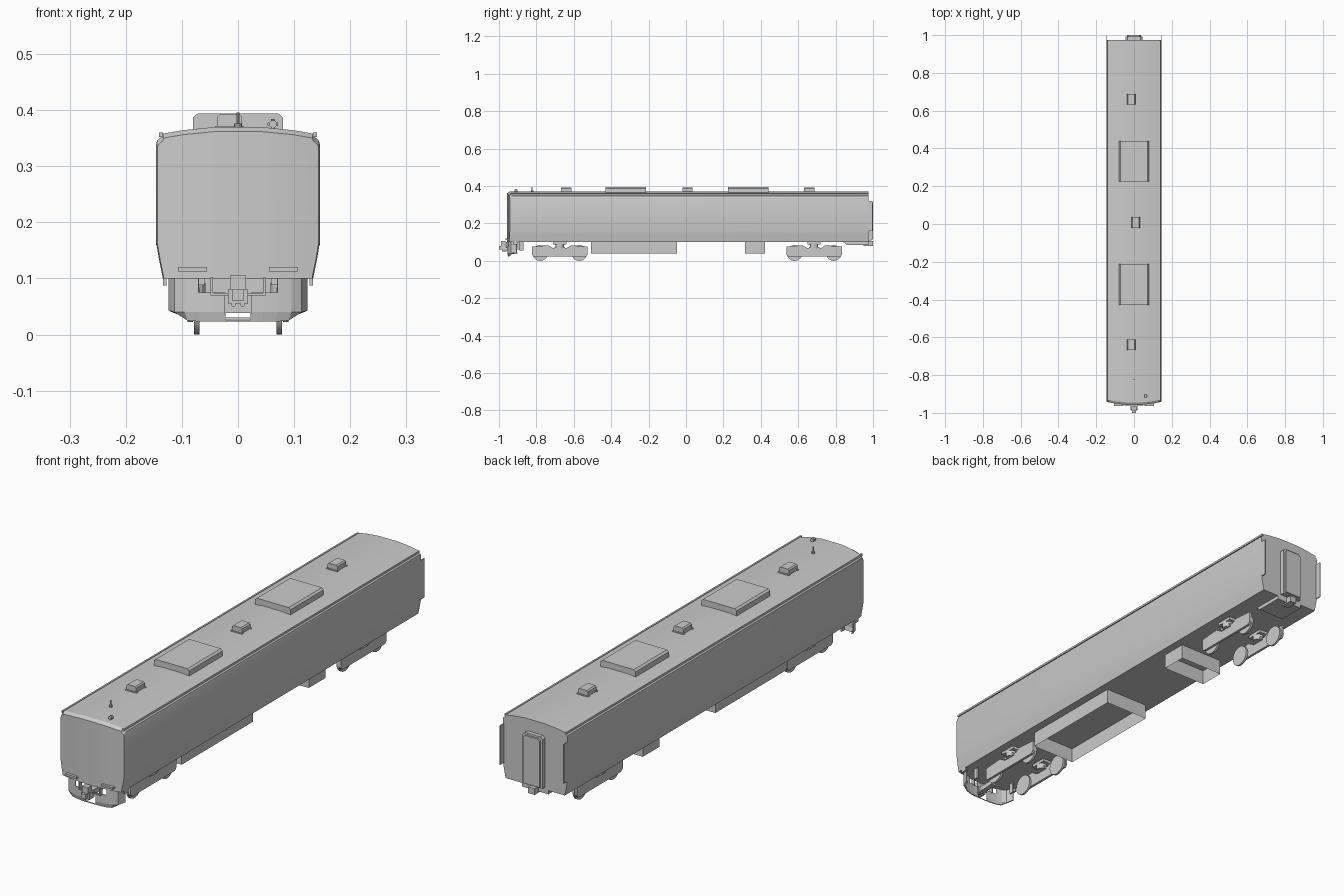
import bpy, bmesh, math
from mathutils import Vector

if "Cube" in bpy.data.objects:
    bpy.data.objects.remove(bpy.data.objects["Cube"])


def make(name, verts, faces, smooth=False):
    me = bpy.data.meshes.new(name)
    me.from_pydata(verts, [], faces)
    bm = bmesh.new()
    bm.from_mesh(me)
    bmesh.ops.recalc_face_normals(bm, faces=bm.faces)
    bm.to_mesh(me)
    bm.free()
    ob = bpy.data.objects.new(name, me)
    bpy.context.collection.objects.link(ob)
    if smooth:
        bpy.ops.object.select_all(action='DESELECT')
        bpy.context.view_layer.objects.active = ob
        ob.select_set(True)
        bpy.ops.object.shade_smooth_by_angle(angle=math.radians(20))
    return ob


def prism(name, pts, a, b, axis='y', smooth=False, skip=()):
    """Extrude a closed profile along x or y or z."""
    def place(p, t):
        u, v = p
        return {'y': (u, t, v), 'x': (t, u, v), 'z': (u, v, t)}[axis]
    n = len(pts)
    verts = [place(p, a) for p in pts] + [place(p, b) for p in pts]
    faces = [(i, (i + 1) % n, n + (i + 1) % n, n + i) for i in range(n)]
    if 'start' not in skip:
        faces.append(tuple(range(n)))
    if 'end' not in skip:
        faces.append(tuple(range(n, 2 * n)))
    return make(name, verts, faces, smooth)


def box(name, x0, x1, y0, y1, z0, z1, skip=()):
    return prism(name, [(x0, y0), (x1, y0), (x1, y1), (x0, y1)], z0, z1, 'z', skip=skip)


def disc(name, u, v, r, a, b, axis, n=24):
    pts = [(u + r * math.cos(2 * math.pi * i / n), v + r * math.sin(2 * math.pi * i / n)) for i in range(n)]
    return prism(name, pts, a, b, axis, smooth=True)


# carbody: cross-section lofted to a faceted, slightly bowed nose
floor = [(.045, .10), (.10, .10), (.134, .10)]
side = [(.141, .135), (.146, .165), (.146, .338), (.144, .346), (.137, .352), (.134, .358)]
roof = [(.10, .364), (.045, .3695)]
half = floor + side + roof
ring = half + [(-x, z) for x, z in reversed(half)]
n = len(ring)


def nose_y(x):
    x = abs(x)
    if x <= .045:
        return -.957
    if x <= .10:
        return -.957 + (x - .045) / .055 * .006
    return -.951 + (x - .10) / .046 * .009


verts = [(x * .985, nose_y(x), .1 + (z - .1) * .97) for x, z in ring]
verts += [(x, nose_y(x) + .013, z) for x, z in ring]
verts += [(x, .975, z) for x, z in ring]
faces = [(k * n + i, k * n + (i + 1) % n, (k + 1) * n + (i + 1) % n, (k + 1) * n + i)
         for k in range(2) for i in range(n)]
faces += [(n - 1, 0, 10, 11), (0, 1, 9, 10), tuple(range(1, 10)),
          (n - 1, n - 2, 12, 11), tuple(range(12, n - 1))]
faces.append(tuple(range(2 * n, 3 * n)))
make("carbody", verts, faces, True)

for s in (-1, 1):
    # roof gutters, nose lights, rear corner plates, cab steps
    box("roof_gutter", s * .134, s * .141, -.94, .972, .352, .36)
    box("nose_light", s * .055, s * .107, -.964, -.945, .112, .12)
    box("rear_corner_plate", s * .142, s * .146, .97, .998, .16, .32)
    box("cab_step", s * .127, s * .134, -.925, -.90, .087, .102)
    box("skirt_bracket", s * .09, s * .096, -.89, -.87, .055, .102)

# roof air conditioners
for y0, y1 in ((-.43, -.213), (.225, .44)):
    prism("air_conditioner", [(-.08, .358), (.08, .358), (.08, .387), (.072, .394),
                              (-.072, .394), (-.08, .387)], y0, y1)

# roof vents
for x, y in ((-.015, -.64), (.009, .008), (-.015, .66)):
    prism("roof_vent", [(x - .022, .365), (x + .022, .365), (x + .022, .388), (x + .017, .393),
                        (x - .017, .393), (x - .022, .388)], y - .028, y + .028)
    for d in (-.028, .028):
        box("vent_foot", x - .026, x + .026, y + d - .005, y + d + .005, .364, .372)

# antenna and horn
disc("antenna_mast", 0, -.823, .003, .365, .396, 'z', 10)
disc("antenna_base", 0, -.823, .007, .366, .376, 'z', 10)
disc("horn_post", .062, -.91, .003, .362, .384, 'z', 10)
disc("horn_bell", .062, .375, .007, -.918, -.902, 'y', 12)
box("horn_bar", .053, .071, -.913, -.907, .372, .378)

# rear gangway and coupler
prism("gangway", [(-.045, .11), (.045, .11), (.045, .31), (.035, .32), (-.035, .32), (-.045, .31)], .97, .992)
prism("gangway_face", [(-.037, .115), (.037, .115), (.037, .304), (.029, .312), (-.029, .312), (-.037, .304)],
      .99, 1.0)
prism("rear_draft_plate", [(.84, .102), (.86, .085), (.975, .085), (.975, .102)], -.06, .06, 'x')
box("rear_coupler", -.015, .015, .95, 1.0, .08, .105)

# underfloor equipment cases, open below
box("equipment_case", -.1, .1, -.507, -.047, .038, .102, skip=('start',))
box("equipment_case_small", -.1, .1, .315, .422, .038, .102, skip=('start',))

# bogies
for c in (-.675, .685):
    for s in (-1, 1):
        prev = [(-.148, .032), (-.138, .022), (.138, .022), (.148, .032), (.148, .076),
                (.06, .083), (.04, .07), (-.04, .07), (-.06, .083), (-.148, .076)]
        prism("bogie_frame", [(c + y, z) for y, z in prev], s * .08, s * .09, 'x')
        for d in (-.105, .105):
            disc("wheel", c + d, .042, .042, s * .069, s * .078, 'x', 28)
        disc("air_spring", s * .08, c, .022, .066, .092, 'z', 16)
        box("spring_seat", s * .06, s * .1, c - .035, c + .035, .088, .102)
        box("spring_base", s * .07, s * .095, c - .028, c + .028, .062, .074)

# front skirt: curved plate with a coupler notch
plan = [(0, -.955), (.023, -.955), (.045, -.954), (.07, -.951), (.095, -.946), (.113, -.936), (.124, -.905)]
low = [.023, .023, .023, .023, .025, .036, .04]
cuts = [.03, .03, .06, .072, .10, .10, .10]
for s in (-1, 1):
    v, f = [], []
    for i in range(6):
        hi = .03 if i == 0 else .075 if i < 3 else .102
        for j in (i, i + 1):
            x, y = plan[j]
            v += [(s * x * .95, y + .004, low[j]), (s * x, y, max(low[j] + .003, min(.04, hi))), (s * x, y, hi)]
        b = i * 6
        f += [(b, b + 3, b + 4, b + 1), (b + 1, b + 4, b + 5, b + 2)]
    sk = make("front_skirt", v, f)
    m = sk.modifiers.new("thickness", 'SOLIDIFY')
    m.thickness = .003

# front coupler
box("coupler_body", -.018, .018, -.985, -.955, .055, .08)
box("coupler_head", -.014, .014, -.99, -.965, .08, .105)
box("coupler_knuckle", -.01, .01, -1.0, -.98, .06, .08)
box("coupler_shank", -.01, .01, -.96, -.88, .06, .08)
box("coupler_hanger", -.012, .012, -.9, -.88, .06, .102)
for s in (-1, 1):
    disc("coupler_pin", s * .008, .053, .004, -.985, -.96, 'y', 10)
    box("brake_pipe", s * .045, s * .049, -.962, -.945, .07, .102)
    box("pipe_cross", s * .018, s * .049, -.962, -.957, .07, .074)
